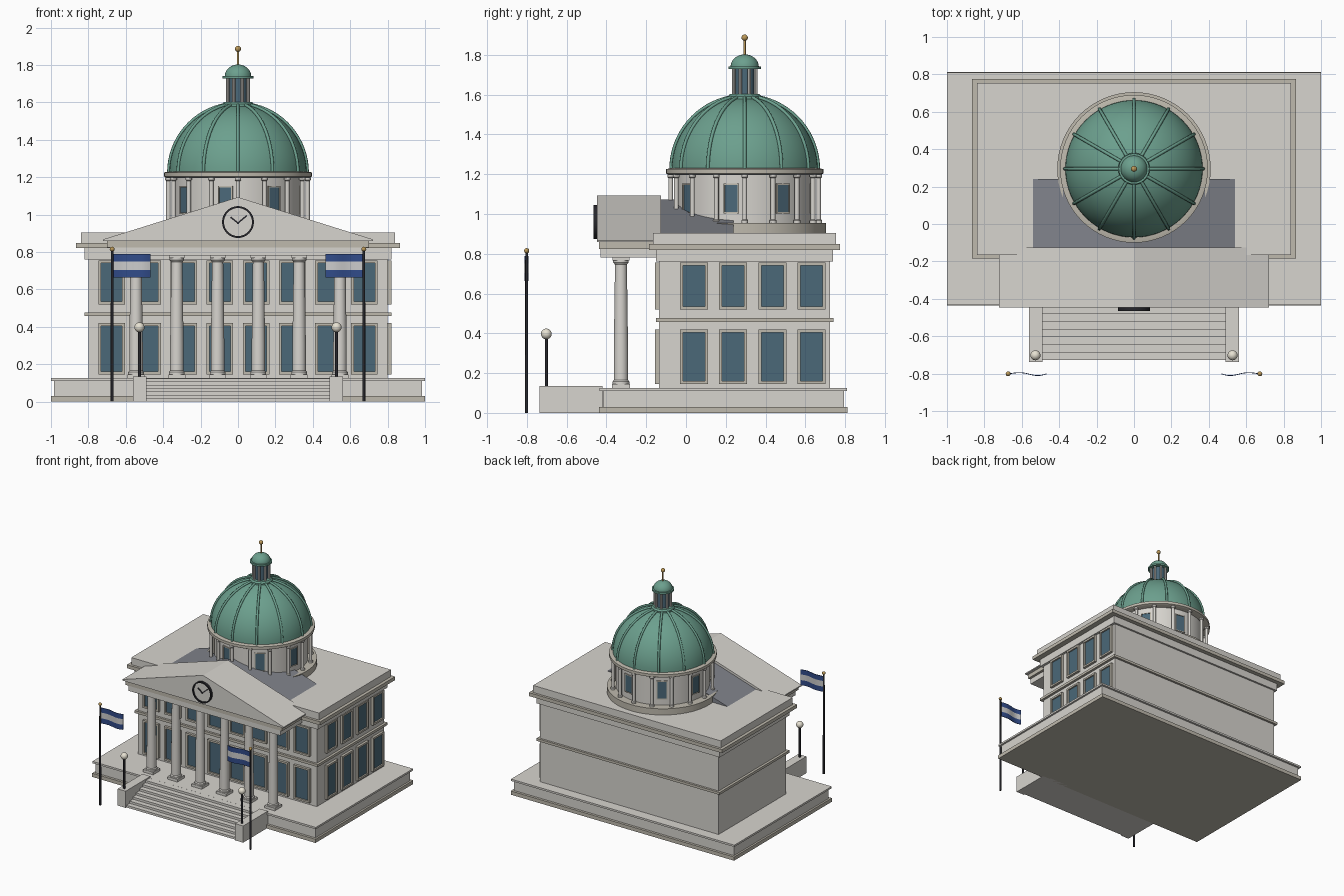
import bpy, bmesh, math
from mathutils import Vector, Matrix

if "Cube" in bpy.data.objects:
    bpy.data.objects.remove(bpy.data.objects["Cube"])

def material(name, rgb):
    m = bpy.data.materials.new(name)
    m.diffuse_color = (*rgb, 1)
    m.use_nodes = True
    m.node_tree.nodes["Principled BSDF"].inputs["Base Color"].default_value = m.diffuse_color
    return m

STONE = material("stone", (0.68, 0.66, 0.62))
TRIM = material("trim", (0.52, 0.49, 0.42))
GLASS = material("glass", (0.07, 0.14, 0.19))
COPPER = material("copper", (0.15, 0.35, 0.27))
SLATE = material("slate", (0.22, 0.23, 0.26))
DARK = material("dark_metal", (0.02, 0.02, 0.025))
GOLD = material("gold", (0.5, 0.32, 0.1))
GLOBE = material("globe", (0.8, 0.76, 0.65))
BLUE = material("flag_blue", (0.03, 0.07, 0.25))
WHITE = material("flag_white", (0.8, 0.8, 0.8))
CY = 0.295  # centre of the building and dome in y

def finish(bm, name, mat, smooth=False):
    bmesh.ops.recalc_face_normals(bm, faces=bm.faces)
    me = bpy.data.meshes.new(name)
    bm.to_mesh(me)
    bm.free()
    me.materials.append(mat)
    ob = bpy.data.objects.new(name, me)
    bpy.context.collection.objects.link(ob)
    if smooth:
        bpy.ops.object.select_all(action='DESELECT')
        ob.select_set(True)
        bpy.context.view_layer.objects.active = ob
        bpy.ops.object.shade_smooth_by_angle(angle=math.radians(35))
    return ob

def add_box(bm, x0, x1, y0, y1, z0, z1, rot=None):
    m = Matrix.Translation(((x0 + x1) / 2, (y0 + y1) / 2, (z0 + z1) / 2)) @ Matrix.Diagonal((x1 - x0, y1 - y0, z1 - z0, 1))
    bmesh.ops.create_cube(bm, size=1, matrix=rot @ m if rot else m)

def boxes(name, mat, *dims, rot=None):
    bm = bmesh.new()
    for d in dims:
        add_box(bm, *d, rot=rot)
    return finish(bm, name, mat)

def lathe(name, mat, profile, places, seg=32):
    """Turn an (r, z) profile about a vertical axis at each (x, y) place."""
    bm = bmesh.new()
    for px, py in places:
        rings = []
        for r, z in profile:
            if r == 0:
                rings.append([bm.verts.new((px, py, z))])
            else:
                rings.append([bm.verts.new((px + r * math.cos(2 * math.pi * i / seg),
                                            py + r * math.sin(2 * math.pi * i / seg), z)) for i in range(seg)])
        for a, b in zip(rings, rings[1:]):
            for i in range(seg):
                j = (i + 1) % seg
                if len(a) == 1:
                    bm.faces.new((a[0], b[i], b[j]))
                elif len(b) == 1:
                    bm.faces.new((a[i], a[j], b[0]))
                else:
                    bm.faces.new((a[i], a[j], b[j], b[i]))
        for ring in (rings[0], rings[-1]):
            if len(ring) > 1:
                bm.faces.new(ring)
    return finish(bm, name, mat, True)

def ball(name, mat, r, z, places):
    prof = [(0 if i in (0, 10) else r * math.sin(math.pi * i / 10), z - r * math.cos(math.pi * i / 10)) for i in range(11)]
    lathe(name, mat, prof, places, 20)

def prism(name, mat, pts, y0, y1):
    bm = bmesh.new()
    a = [bm.verts.new((x, y0, z)) for x, z in pts]
    b = [bm.verts.new((x, y1, z)) for x, z in pts]
    bm.faces.new(a)
    bm.faces.new(b)
    for i in range(len(pts)):
        j = (i + 1) % len(pts)
        bm.faces.new((a[i], a[j], b[j], b[i]))
    return finish(bm, name, mat)

def ring_places(n, r, off=0):
    return [(r * math.cos(2 * math.pi * k / n + off), CY + r * math.sin(2 * math.pi * k / n + off)) for k in range(n)]

def window(name, rot, w, z0, z1, f, depth):
    """Framed window in local axes: wall plane at y = 0, outside at -y."""
    boxes(name + "_glass", GLASS, (-w, w, -depth * 0.4, 0.01, z0, z1), rot=rot)
    boxes(name + "_frame", TRIM,
          (-w - f, -w, -depth, 0.01, z0 - f, z1 + f), (w, w + f, -depth, 0.01, z0 - f, z1 + f),
          (-w, w, -depth, 0.01, z0 - f, z0), (-w, w, -depth, 0.01, z1, z1 + f), rot=rot)

# Terrace and main block
def tier(name, mat, hx, hy, z0, z1, cy=CY):
    boxes(name, mat, (-hx, hx, cy - hy, cy + hy, z0, z1))

tier("terrace_footing", TRIM, 1.0, 0.625, 0, 0.03, 0.188)
tier("terrace_wall", STONE, 0.985, 0.605, 0.03, 0.11, 0.188)
tier("terrace_top", STONE, 1.0, 0.622, 0.11, 0.125, 0.188)
tier("main_walls", STONE, 0.80, 0.43, 0.125, 0.77)
tier("string_course", TRIM, 0.82, 0.447, 0.457, 0.477)
tier("frieze", STONE, 0.82, 0.445, 0.76, 0.82)
tier("cornice", TRIM, 0.865, 0.48, 0.82, 0.848)
tier("parapet", STONE, 0.84, 0.46, 0.848, 0.905)

# Windows on the front and right walls
for z0, z1 in ((0.16, 0.405), (0.535, 0.74)):
    for i in range(8):
        window("front_window", Matrix.Translation(((i - 3.5) * 0.193, CY - 0.43, 0)), 0.056, z0, z1, 0.015, 0.02)
    for i in range(4):
        window("side_window", Matrix.Translation((0.80, 0.04 + i * 0.197, 0)) @ Matrix.Rotation(math.pi / 2, 4, 'Z'),
               0.055, z0, z1, 0.015, 0.02)

# Portico columns
cols = [(s * x, -0.327) for s in (-1, 1) for x in (0.109, 0.327, 0.545)]
lathe("portico_columns", STONE, [(0.042, 0.145), (0.042, 0.158), (0.036, 0.165), (0.036, 0.3), (0.03, 0.745),
                                 (0.039, 0.757), (0.039, 0.768)], cols, 24)
boxes("column_plinths_and_abaci", STONE, *[(x - h, x + h, y - h, y + h, a, b) for x, y in cols
                                          for h, a, b in ((0.045, 0.125, 0.146), (0.042, 0.767, 0.782))])
boxes("portico_architrave", STONE, (-0.68, 0.68, -0.43, -0.13, 0.78, 0.825))
boxes("portico_cornice", TRIM, (-0.70, 0.70, -0.437, -0.13, 0.825, 0.86))
prism("pediment", STONE, [(-0.722, 0.858), (0.722, 0.858), (0.722, 0.867), (0, 1.093), (-0.722, 0.867)], -0.447, -0.126)
prism("portico_roof", SLATE, [(-0.556, 0.90), (0.556, 0.90), (0, 1.073)], -0.13, 0.24)

# Clock
def disc(name, mat, r, y0, y1, hole=0):
    n = 40
    bm = bmesh.new()
    prof = [(r, y0), (r, y1), (hole, y1), (hole, y0)]
    rings = [[bm.verts.new((a * math.cos(2 * math.pi * i / n), y, 0.96 + a * math.sin(2 * math.pi * i / n)))
              for i in range(n)] for a, y in prof]
    for k in range(4):
        for i in range(n):
            j = (i + 1) % n
            bm.faces.new((rings[k][i], rings[k][j], rings[(k + 1) % 4][j], rings[(k + 1) % 4][i]))
    finish(bm, name, mat, True)

disc("clock_ring", DARK, 0.085, -0.465, -0.44, 0.075)
disc("clock_face", STONE, 0.077, -0.455, -0.44, 0.0005)
for ang, length in ((-52, 0.05), (50, 0.062)):
    boxes("clock_hand", DARK, (-0.004, 0.004, -0.461, -0.454, -0.006, length),
          rot=Matrix.Translation((0, 0, 0.955)) @ Matrix.Rotation(math.radians(ang), 4, 'Y'))

# Drum
C = [(0, CY)]
lathe("drum_base", TRIM, [(0.41, 0.9), (0.41, 0.955)], C, 64)
lathe("drum_wall", STONE, [(0.345, 0.95), (0.345, 1.2)], C, 64)
lathe("drum_cornice", TRIM, [(0.38, 1.195), (0.395, 1.203), (0.395, 1.225), (0.375, 1.23)], C, 64)
lathe("drum_columns", STONE, [(0.017, 0.955), (0.017, 0.968), (0.012, 0.972), (0.012, 1.18), (0.017, 1.185), (0.017, 1.198)],
      ring_places(16, 0.372), 12)
for k in range(8):
    window("drum_window", Matrix.Translation((0, CY, 0)) @ Matrix.Rotation(math.radians(45 * k - 11.25), 4, 'Z')
           @ Matrix.Translation((0, -0.343, 0)), 0.033, 1.01, 1.145, 0.007, 0.008)

# Dome with ribs
arc = [math.radians(a) for a in range(0, 81, 5)]
lathe("dome", COPPER, [(0.367 * math.cos(a), 1.222 + 0.367 * math.sin(a)) for a in arc], C, 64)
for k in range(12):
    cu = bpy.data.curves.new("dome_rib", 'CURVE')
    cu.dimensions = '3D'
    cu.bevel_depth = 0.009
    cu.bevel_resolution = 2
    sp = cu.splines.new('POLY')
    sp.points.add(len(arc) - 1)
    t = 2 * math.pi * k / 12
    for p, a in zip(sp.points, arc):
        r = 0.37 * math.cos(a)
        p.co = (r * math.cos(t), CY + r * math.sin(t), 1.224 + 0.37 * math.sin(a), 1)
    cu.materials.append(COPPER)
    bpy.context.collection.objects.link(bpy.data.objects.new("dome_rib", cu))

# Lantern and finial
lathe("lantern_base", COPPER, [(0.085, 1.57), (0.085, 1.59), (0.075, 1.602)], C)
lathe("lantern_glass", GLASS, [(0.05, 1.6), (0.05, 1.735)], C)
lathe("lantern_columns", STONE, [(0.009, 1.6), (0.009, 1.73)], ring_places(8, 0.06, math.pi / 8), 10)
lathe("lantern_cornice", COPPER, [(0.082, 1.728), (0.082, 1.742)], C)
lathe("lantern_cap", COPPER, [(0.071 * math.cos(math.radians(a)) if a < 90 else 0, 1.74 + 0.062 * math.sin(math.radians(a)))
                              for a in range(0, 91, 10)], C)
lathe("finial_rod", GOLD, [(0.006, 1.795), (0.006, 1.88)], C, 12)
ball("finial_ball", GOLD, 0.016, 1.886, C)

# Steps and cheek walls
boxes("front_steps", STONE, *[(-0.495, 0.495, -0.727 + 0.041 * i, -0.41, 0.0178 * i, 0.0178 * (i + 1)) for i in range(7)])
boxes("step_cheek_walls", STONE, (-0.562, -0.49, -0.737, -0.42, 0, 0.135), (0.49, 0.562, -0.737, -0.42, 0, 0.135))

# Lamps and flagpoles
lamps = [(-0.527, -0.702), (0.527, -0.702)]
lathe("lamp_posts", DARK, [(0.008, 0.13), (0.008, 0.375)], lamps, 12)
ball("lamp_globes", GLOBE, 0.027, 0.397, lamps)
poles = [(-0.673, -0.801), (0.673, -0.801)]
lathe("flagpoles", DARK, [(0.008, 0), (0.007, 0.81)], poles, 12)
ball("flagpole_balls", GOLD, 0.013, 0.815, poles)

# Rippling striped flags
for s in (-1, 1):
    for mat, z0, z1 in ((BLUE, 0.663, 0.704), (WHITE, 0.704, 0.75), (BLUE, 0.75, 0.789)):
        bm = bmesh.new()
        pts = []
        for i in range(17):
            u = i / 16
            x, y = s * (0.668 - 0.2 * u), -0.801 + 0.011 * math.sin(u * 2 * math.pi) * (0.4 + 0.6 * u)
            pts.append([bm.verts.new((x, y + d, z)) for d, z in ((-0.002, z0), (0.002, z0), (0.002, z1), (-0.002, z1))])
        for a, b in zip(pts, pts[1:]):
            for k in range(4):
                bm.faces.new((a[k], a[(k + 1) % 4], b[(k + 1) % 4], b[k]))
        bm.faces.new(pts[0])
        bm.faces.new(pts[-1])
        finish(bm, "flag_stripe", mat, True)
